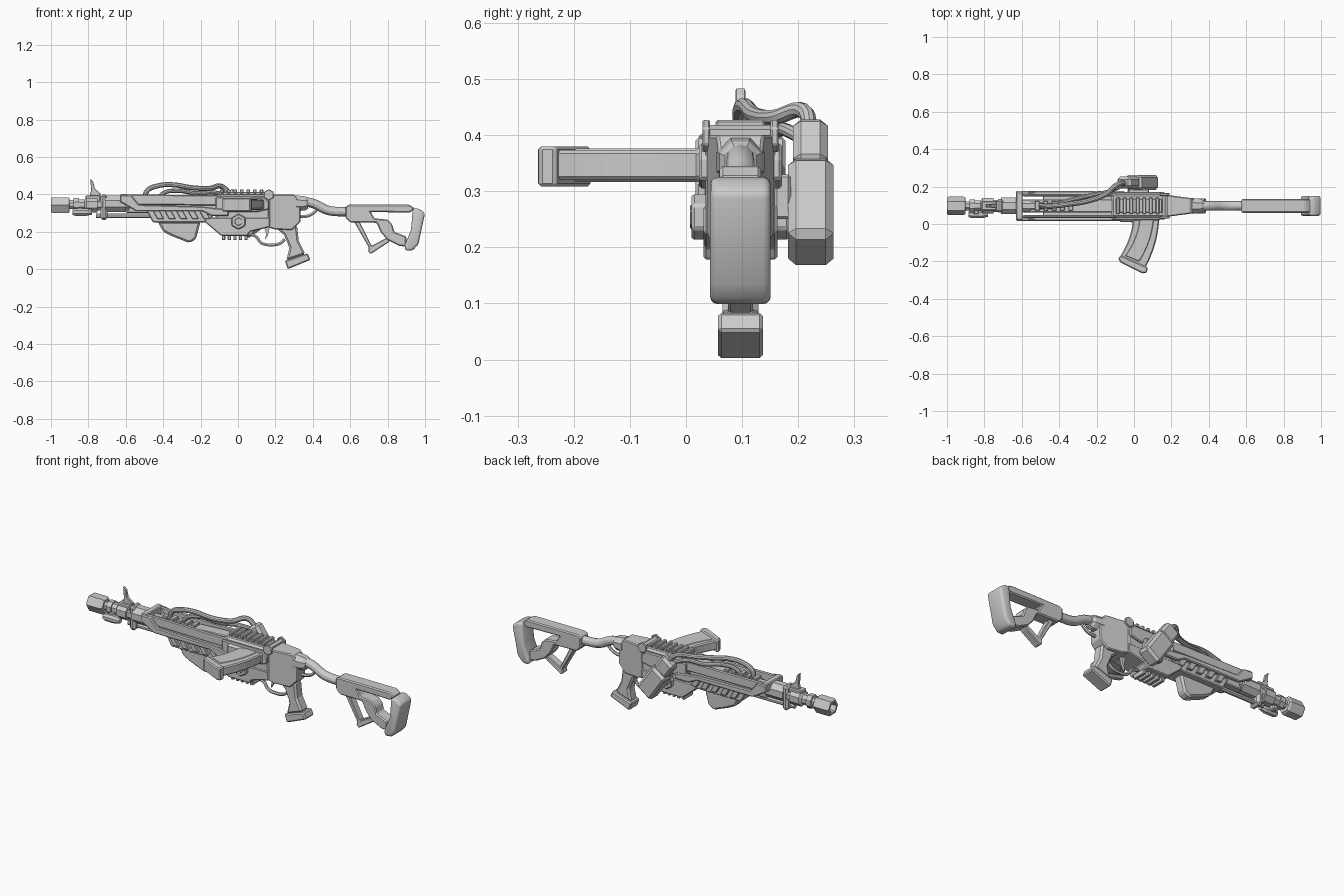
import bpy, bmesh, math
from mathutils import Vector

C = 0.097  # y of the long centre plane


def finish(name, bm, bevel=0.0, smooth=False):
    bmesh.ops.recalc_face_normals(bm, faces=bm.faces)
    me = bpy.data.meshes.new(name)
    bm.to_mesh(me)
    bm.free()
    ob = bpy.data.objects.new(name, me)
    bpy.context.collection.objects.link(ob)
    if bevel:
        m = ob.modifiers.new("Bevel", 'BEVEL')
        m.width, m.segments = bevel, 3 if smooth else 1
        m.limit_method = 'ANGLE'
    if smooth:
        for p in me.polygons:
            p.use_smooth = True
    return ob


def prism(name, pts, lo, hi, axis='y', bevel=0.005, taper=None, smooth=False):
    """Extrude a profile; y axis: (x,z) points, offsets from C; z axis: (x,y) points."""
    bm = bmesh.new()
    rings = []
    for d in (lo, hi):
        ring = []
        for a, b in pts:
            if axis == 'y':
                co = (a, C + d * (taper(a) if taper else 1), b)
            else:
                co = (a, b, d)
            ring.append(bm.verts.new(co))
        rings.append(ring)
    n = len(pts)
    for r in rings:
        bm.faces.new(r)
    for i in range(n):
        j = (i + 1) % n
        bm.faces.new((rings[0][i], rings[0][j], rings[1][j], rings[1][i]))
    return finish(name, bm, bevel, smooth)


def rect(x0, x1, z0, z1):
    return [(x0, z0), (x1, z0), (x1, z1), (x0, z1)]


def pair(name, pts, a, b, **k):
    prism(name + "_left", pts, a, b, **k)
    prism(name + "_right", pts, -b, -a, **k)


def lathe(name, prof, z, y=C, sides=8, smooth=False, turn=0.5):
    """Turned part along x from (x, radius) pairs."""
    bm = bmesh.new()
    rings = []
    for x, r in prof:
        rings.append([bm.verts.new((x, y + r * math.cos(t), z + r * math.sin(t)))
                      for t in [2 * math.pi * (i + turn) / sides for i in range(sides)]])
    for p, q in zip(rings, rings[1:]):
        for i in range(sides):
            j = (i + 1) % sides
            bm.faces.new((p[i], p[j], q[j], q[i]))
    bm.faces.new(rings[0])
    bm.faces.new(rings[-1])
    return finish(name, bm, 0, smooth)


def tube(name, pts, r, res=3):
    cu = bpy.data.curves.new(name, 'CURVE')
    cu.dimensions = '3D'
    cu.bevel_depth, cu.bevel_resolution, cu.use_fill_caps = r, res, True
    cu.resolution_u = 6
    sp = cu.splines.new('BEZIER')
    sp.bezier_points.add(len(pts) - 1)
    for b, p in zip(sp.bezier_points, pts):
        b.co = p
        b.handle_left_type = b.handle_right_type = 'AUTO'
    ob = bpy.data.objects.new(name, cu)
    bpy.context.collection.objects.link(ob)
    bpy.ops.object.select_all(action='DESELECT')
    ob.select_set(True)
    bpy.context.view_layer.objects.active = ob
    bpy.ops.object.convert(target='MESH')
    bpy.ops.object.shade_smooth_by_angle()


def hexagon(x, z, r, turn=0.5):
    return [(x + r * math.cos(math.pi / 3 * (i + turn)), z + r * math.sin(math.pi / 3 * (i + turn)))
            for i in range(6)]


# muzzle with a hollow end, and stepped barrel
lathe("muzzle", [(-0.955, 0.026), (-1.0, 0.03), (-1.0, 0.043), (-0.992, 0.049), (-0.91, 0.049),
                 (-0.90, 0.042), (-0.90, 0.02)], 0.342, sides=6, turn=0)
lathe("barrel", [(-0.91, 0.026), (-0.88, 0.026), (-0.88, 0.038), (-0.85, 0.038), (-0.85, 0.03),
                 (-0.82, 0.03), (-0.81, 0.045), (-0.75, 0.045), (-0.75, 0.035), (-0.05, 0.035)], 0.345)
lathe("barrel_shroud", [(-0.71, 0.048), (-0.6, 0.048)], 0.35)
prism("front_sight", [(-0.79, 0.484), (-0.775, 0.47), (-0.765, 0.43), (-0.735, 0.405), (-0.735, 0.37),
                      (-0.80, 0.37), (-0.785, 0.42)], -0.009, 0.009, bevel=0.002)
prism("sight_base", rect(-0.815, -0.735, 0.36, 0.395), -0.025, 0.025)
prism("barrel_clamp", rect(-0.735, -0.698, 0.262, 0.40), -0.036, 0.036, bevel=0.012)
lathe("gas_tube", [(-0.76, 0.013), (-0.42, 0.013)], 0.285)
lathe("side_lamp", [(-0.885, 0.016), (-0.87, 0.022), (-0.81, 0.022), (-0.78, 0.014)], 0.305, y=0.052)
prism("lamp_mount", rect(-0.86, -0.83, 0.295, 0.33), -0.045, 0)

# handguard: side rails, front crossbar, core, lower body with slanted ribs
pair("handguard_rail", [(-0.63, 0.395), (-0.57, 0.395), (-0.53, 0.345), (-0.19, 0.335), (-0.05, 0.318),
                        (-0.05, 0.285), (-0.14, 0.285), (-0.19, 0.31), (-0.545, 0.31), (-0.63, 0.36)],
     0.058, 0.08)
pair("upper_side_bar", [(-0.60, 0.40), (-0.09, 0.395), (-0.09, 0.34), (-0.56, 0.345)], 0.05, 0.064)
prism("handguard_crossbar", rect(-0.63, -0.595, 0.355, 0.402), -0.075, 0.075)
prism("handguard_core", [(-0.6, 0.30), (-0.12, 0.30), (-0.08, 0.395), (-0.14, 0.39), (-0.55, 0.37)],
      -0.035, 0.035)
prism("handguard_lower", [(-0.49, 0.315), (-0.455, 0.25), (-0.17, 0.25), (-0.10, 0.315)], -0.056, 0.056)
for i in range(5):
    x = -0.455 + i * 0.062
    pair(f"handguard_rib_{i}", [(x, 0.312), (x + 0.035, 0.312), (x + 0.06, 0.268), (x + 0.025, 0.268)],
         0.05, 0.072, bevel=0.003)
prism("front_fin_grip", [(-0.43, 0.255), (-0.40, 0.20), (-0.35, 0.175), (-0.26, 0.14), (-0.225, 0.16),
                         (-0.20, 0.255)], -0.03, 0.03, bevel=0.01)
for i in range(5):
    prism(f"front_rail_tooth_{i}", rect(-0.53 + i * 0.045, -0.505 + i * 0.045, 0.36, 0.392), -0.026, 0.026,
          bevel=0.003)

# receiver, tapered rear and lower housing
prism("receiver", rect(-0.12, 0.17, 0.225, 0.40), -0.062, 0.062, bevel=0.01)
prism("receiver_rear", [(0.165, 0.40), (0.30, 0.40), (0.335, 0.36), (0.335, 0.255), (0.29, 0.21),
                        (0.20, 0.212), (0.165, 0.222)], -0.06, 0.06,
      taper=lambda x: 1 - (x - 0.165) * 2.2)
prism("lower_housing", [(-0.18, 0.275), (-0.175, 0.25), (-0.09, 0.178), (0.05, 0.178), (0.065, 0.20),
                        (0.17, 0.225), (0.17, 0.275)], -0.066, 0.066)
pair("side_panel", [(-0.12, 0.385), (0.14, 0.385), (0.165, 0.36), (0.165, 0.32), (0.10, 0.305),
                    (-0.09, 0.305), (-0.12, 0.32)], 0.055, 0.074)
pair("hex_mount", hexagon(0.003, 0.254, 0.043), 0.05, 0.087)
pair("hex_bolt", hexagon(0.003, 0.254, 0.022), 0.08, 0.09, bevel=0.002)
prism("rear_axle", hexagon(0.165, 0.402, 0.016), -0.06, 0.06, bevel=0)
pair("axle_cap", hexagon(0.165, 0.398, 0.03), 0.054, 0.068, bevel=0.003)

# toothed rails above and below the receiver
prism("top_rail", rect(-0.10, 0.15, 0.395, 0.412), -0.036, 0.036, bevel=0.002)
for i in range(7):
    x = -0.095 + i * 0.035
    prism(f"top_rail_tooth_{i}", rect(x, x + 0.02, 0.405, 0.427), -0.044, 0.044, bevel=0.004)
for i in range(5):
    x = -0.085 + i * 0.03
    prism(f"bottom_rail_tooth_{i}", rect(x, x + 0.017, 0.155, 0.182), -0.04, 0.04, bevel=0.003)

# grip, trigger and guard
prism("grip", [(0.19, 0.23), (0.245, 0.185), (0.275, 0.115), (0.258, 0.045), (0.36, 0.08), (0.325, 0.15),
               (0.315, 0.235)], -0.032, 0.032, bevel=0.01)
prism("grip_base", [(0.25, 0.045), (0.266, 0.0), (0.388, 0.05), (0.372, 0.085)], -0.04, 0.04, bevel=0.006)
tube("trigger_guard", [(0.05, C, 0.19), (0.095, C, 0.175), (0.125, C, 0.14), (0.18, C, 0.13),
                       (0.225, C, 0.138), (0.25, C, 0.16)], 0.009, 1)
prism("trigger", [(0.14, 0.225), (0.17, 0.225), (0.16, 0.18), (0.145, 0.155), (0.15, 0.19)],
      -0.008, 0.008, bevel=0)

# sideways curved magazine
def arc(x, n=7, y1=-0.235):
    return [(x - 0.85 * (t * t) * 0.09, 0.045 + (y1 - 0.045) * t) for t in [i / (n - 1) for i in range(n)]]


prism("magazine", arc(0.135, y1=-0.24) + arc(-0.005, y1=-0.185)[::-1], 0.32, 0.373, 'z', bevel=0.006)
prism("magazine_inlay", arc(0.105, y1=-0.2) + arc(0.03, y1=-0.17)[::-1], 0.316, 0.376, 'z', bevel=0.003)
prism("magazine_end", [(-0.085, -0.182), (-0.07, -0.168), (0.075, -0.232), (0.068, -0.262), (0.045, -0.264),
                       (-0.075, -0.205)], 0.308, 0.38, 'z', bevel=0.006)
prism("magazine_well", rect(-0.085, 0.14, 0.315, 0.378), -0.085, -0.05, bevel=0.012)

# tilted power pack on the far side
prism("power_pack", [(0.135, 0.222), (0.05, 0.16), (-0.05, 0.305), (0.035, 0.366)], 0.085, 0.166, bevel=0.014)
prism("power_pack_cap", [(0.036, 0.355), (-0.04, 0.305), (-0.095, 0.384), (-0.022, 0.436)],
      0.094, 0.156, bevel=0.014)
prism("power_pack_mount", rect(-0.03, 0.08, 0.25, 0.33), 0.06, 0.09)

# hoses
tube("hose_upper", [(-0.5, C, 0.37), (-0.485, C, 0.42), (-0.43, C, 0.445), (-0.36, 0.105, 0.452),
                    (-0.24, 0.125, 0.435), (-0.15, 0.16, 0.432), (-0.09, 0.21, 0.443), (-0.04, 0.222, 0.40)], 0.014)
tube("hose_lower", [(-0.43, C + 0.01, 0.365), (-0.40, 0.112, 0.405), (-0.33, 0.13, 0.42), (-0.22, 0.155, 0.405),
                    (-0.13, 0.175, 0.41), (-0.05, 0.215, 0.39)], 0.012)

# stock neck, tube and brace
lathe("stock_collar", [(0.31, 0.046), (0.36, 0.04), (0.375, 0.03)], 0.352)
tube("stock_tube", [(0.32, C, 0.362), (0.40, C, 0.352), (0.48, C, 0.315), (0.56, C, 0.307), (0.62, C, 0.307)], 0.025, 4)
tube("neck_brace", [(0.325, C, 0.28), (0.375, C, 0.285), (0.41, C, 0.305), (0.435, C, 0.335)], 0.009, 1)

# skeleton stock and butt pad
prism("stock_frame", [(0.575, 0.335), (0.595, 0.345), (0.915, 0.345), (0.945, 0.325), (0.92, 0.302),
                      (0.71, 0.306), (0.73, 0.272), (0.80, 0.265), (0.825, 0.24), (0.835, 0.20), (0.90, 0.175),
                      (0.90, 0.12), (0.86, 0.125), (0.80, 0.155), (0.765, 0.195), (0.74, 0.248), (0.60, 0.25),
                      (0.575, 0.275)], -0.037, 0.037, bevel=0.006)
prism("stock_strut", [(0.62, 0.255), (0.65, 0.255), (0.715, 0.125), (0.79, 0.165), (0.82, 0.16), (0.80, 0.14),
                      (0.71, 0.082), (0.695, 0.095), (0.70, 0.115)], -0.022, 0.022, bevel=0.004)
prism("butt_pad", [(0.935, 0.325), (0.965, 0.325), (1.0, 0.30), (0.965, 0.135), (0.935, 0.10), (0.895, 0.098),
                   (0.89, 0.125), (0.925, 0.21)], -0.054, 0.054, bevel=0.016, smooth=True)
